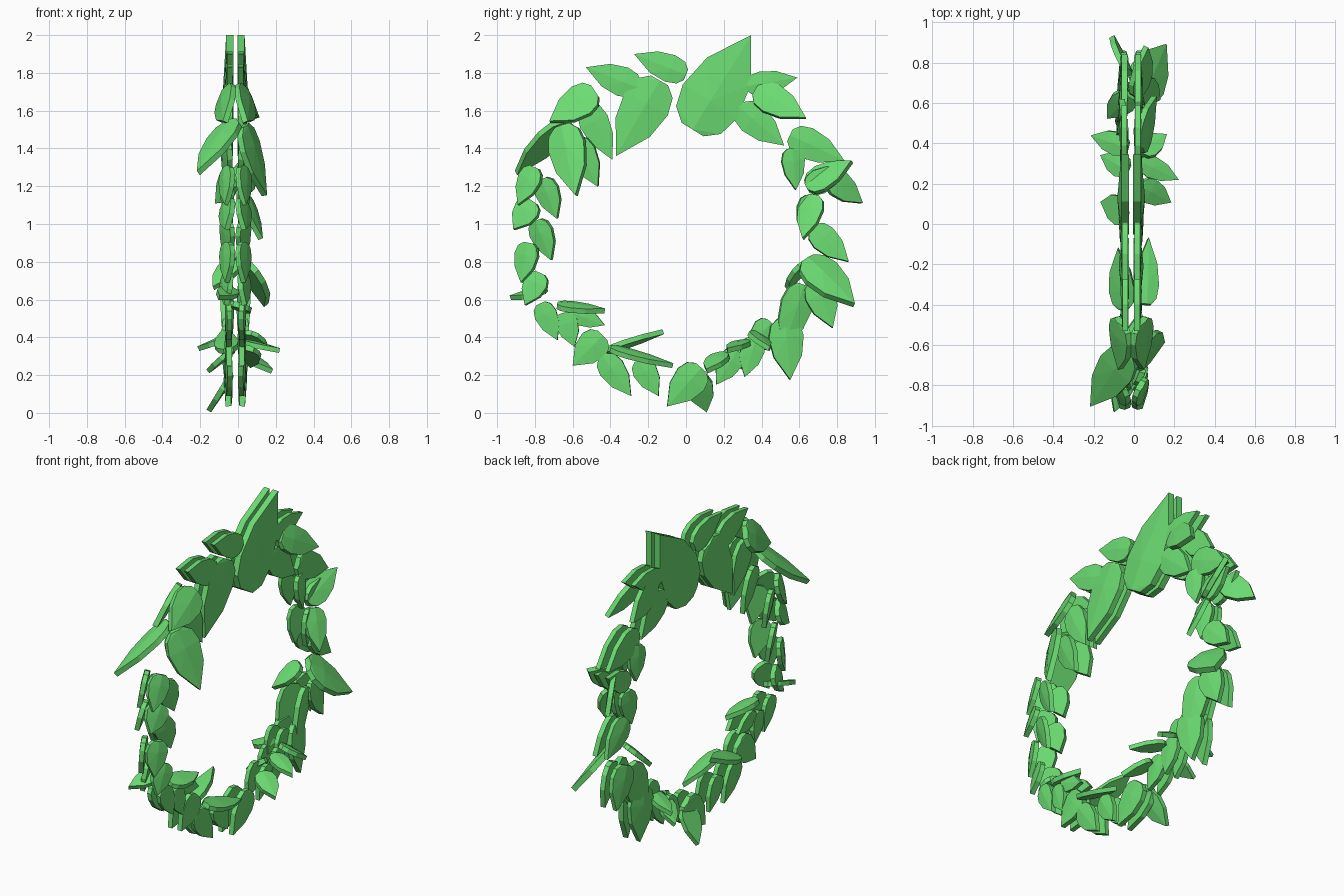
import bpy
import random
from math import sin, cos, radians
from mathutils import Vector

random.seed(4)
MID = -0.014  # plane between the two layers of leaves

green = bpy.data.materials.new("leaf_green")
green.diffuse_color = (0.15, 0.72, 0.17, 1)

# half outline of a leaf: position along it, half width
OUTLINE = [(0, .2), (.1, .41), (.3, .5), (.62, .40), (1, .0)]


def leaf(name, base, tip, width, hint):
    """Thick faceted leaf with a raised midrib on the side of the hint normal."""
    base, tip = Vector(base), Vector(tip)
    axis = tip - base
    d = axis.normalized()
    n = Vector(hint)
    n = (n - d * n.dot(d)).normalized()
    side = n.cross(d)
    t = .02 + .055 * width
    rib = .06 * width
    loop = [(u, w) for u, w in OUTLINE] + [(u, -w) for u, w in OUTLINE[-2::-1]]
    k = len(loop)
    flat = [base + axis * u + side * (w * width) for u, w in loop]
    verts = [p - n * t / 2 for p in flat] + [p + n * t / 2 for p in flat]
    verts.append(base + n * (t / 2 + rib * .6))
    verts.append(base + axis * .3 + n * (t / 2 + rib))
    r0, r1, top = 2 * k, 2 * k + 1, k + len(OUTLINE) - 1
    faces = [tuple(reversed(range(k)))]
    for i in range(k - 1):
        faces.append((i, i + 1, k + i + 1, k + i))
    faces += [(k - 1, 0, k, r0), (k - 1, r0, 2 * k - 1)]
    # the two halves of the blade meet at the midrib
    faces += [(k, k + 1, r0), (r0, k + 1, k + 2, r1), (r1, k + 2, k + 3), (r1, k + 3, top)]
    faces += [(r0, 2 * k - 2, 2 * k - 1), (r0, r1, 2 * k - 3, 2 * k - 2),
              (r1, 2 * k - 4, 2 * k - 3), (r1, top, 2 * k - 4)]
    me = bpy.data.meshes.new(name)
    me.from_pydata(verts, [], faces)
    me.materials.append(green)
    ob = bpy.data.objects.new(name, me)
    bpy.context.collection.objects.link(ob)


def pairs(name, rows, roll):
    """Matching leaves in both layers: base y, z, tip y, z, width."""
    for i, (by, bz, ty, tz, w) in enumerate(rows):
        off = .028 + random.uniform(0, .006) + w * .25 * sin(radians(roll))
        out = Vector((0, by, bz - 1)).normalized() * sin(radians(roll))
        for s, layer in ((1, "right"), (-1, "left")):
            x = MID + s * off
            leaf(f"{name}_{i}_{layer}", (x, by, bz), (x, ty, tz), w / cos(radians(roll)),
                 (s * cos(radians(roll)), out.y, out.z))


# top of the wreath
pairs("top_leaf", [
    (.035, 1.50, .345, 2.0, .34), (-.14, 1.76, -.37, 1.36, .26),
    (0, 1.79, -.275, 1.9, .15), (-.25, 1.72, -.53, 1.83, .16),
    (-.53, 1.63, -.39, 1.34, .16),
    (.28, 1.62, .52, 1.415, .17),
    (.32, 1.73, .59, 1.775, .13), (.55, 1.47, .84, 1.335, .17)], 0)

# front arc
pairs("front_leaf", [
    (-.48, 1.70, -.72, 1.54, .17),
    (-.59, 1.45, -.465, 1.20, .14), (-.80, 1.30, -.885, 1.10, .12),
    (-.76, 1.24, -.68, 1.03, .12), (-.81, 1.12, -.91, .97, .13),
    (-.79, 1.02, -.71, .81, .12), (-.83, .90, -.87, .69, .12),
    (-.77, .74, -.85, .57, .12)], 28)

# bottom of the wreath
pairs("bottom_leaf", [
    (-.77, .58, -.68, .385, .12), (-.65, .53, -.59, .35, .12),
    (-.60, .53, -.43, .465, .10), (-.44, .41, -.60, .25, .17),
    (-.44, .30, -.29, .09, .14), (-.25, .28, -.145, .09, .13),
    (.08, .24, -.10, .035, .18), (.27, .33, .16, .15, .13),
    (.37, .40, .31, .19, .13), (.45, .48, .34, .35, .13)], 5)

# back arc
pairs("back_leaf", [
    (.52, .50, .55, .175, .18), (.62, .68, .51, .335, .17),
    (.68, .70, .775, .45, .16), (.67, .98, .86, .80, .14),
    (.66, 1.15, .62, .93, .12), (.64, 1.19, .85, 1.30, .13),
    (.56, 1.40, .58, 1.18, .12)], 15)

# single leaves sticking out sideways: base, tip, width, facing
front_loose = [
    ((-.03, -.63, 1.54), (-.21, -.90, 1.27), .20, (-.55, -.45, .7)),
    ((.03, -.65, 1.52), (.14, -.58, 1.15), .21, (1, -.5, .3)),
    ((-.03, -.74, .65), (-.10, -.93, .61), .11, (.2, -.4, .9)),
    ((0, -.68, .57), (.03, -.43, .54), .13, (.3, .1, 1)),
    ((-.05, -.42, .33), (-.08, -.12, .43), .13, (-.2, -.3, 1)),
    ((.06, -.40, .34), (.07, -.07, .25), .12, (.3, .2, 1)),
    ((-.04, .05, .20), (-.155, .11, .01), .15, (1, 0, -.6)),
    ((.03, .19, .31), (.18, .11, .22), .13, (.5, -.3, .8)),
]
back_loose = [
    ((.03, .31, .375), (.22, .22, .33), .11, (0, 0, 1)),
    ((-.03, .38, .41), (-.21, .44, .34), .12, (0, -.2, 1)),
    ((-.03, .27, .33), (-.16, .34, .22), .12, (-.4, 0, .8)),
    ((.03, .36, .42), (.16, .44, .34), .12, (0, .3, 1)),
    ((.03, .64, .81), (.15, .89, .57), .23, (.7, .3, .5)),
    ((-.02, .64, .80), (-.13, .53, .66), .13, (-.3, -.6, .6)),
    ((.04, .68, 1.15), (.12, .62, .92), .14, (1, -.4, .2)),
    ((.02, .64, 1.20), (.06, .88, 1.33), .16, (.8, -.3, .5)),
    ((-.03, .75, 1.26), (-.11, .93, 1.11), .15, (1, .3, .3)),
    ((.03, .37, 1.71), (.10, .635, 1.56), .17, (1, 0, .3)),
    ((-.045, .37, 1.71), (-.06, .62, 1.56), .17, (-1, 0, 0)),
]
for i, row in enumerate(front_loose + back_loose):
    leaf(f"loose_leaf_{i}", *row)
